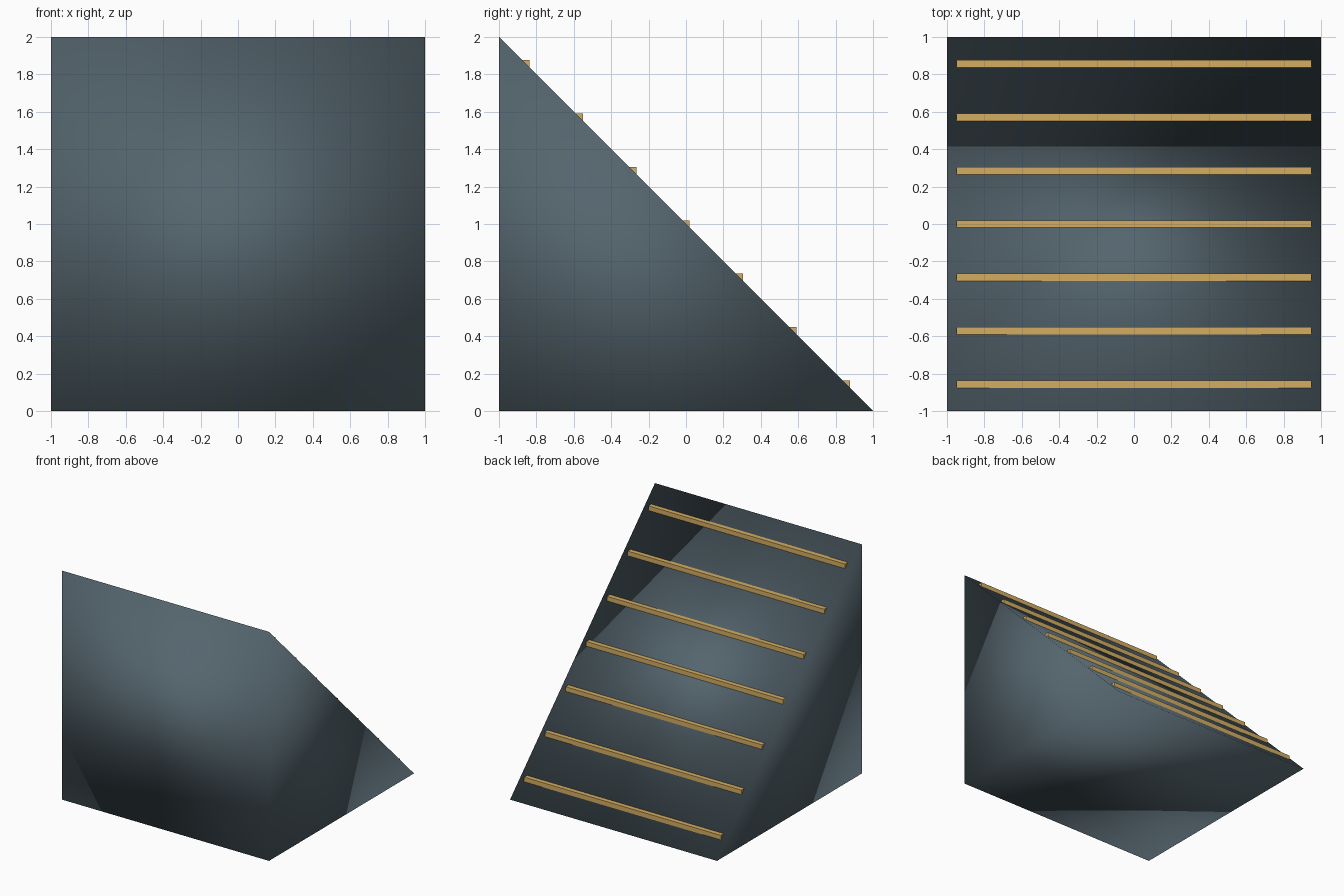
import bpy, bmesh
from mathutils import Matrix

if "Cube" in bpy.data.objects:
    bpy.data.objects.remove(bpy.data.objects["Cube"])


def material(name, rgb):
    mat = bpy.data.materials.new(name)
    mat.diffuse_color = (*rgb, 1)
    mat.use_nodes = True
    mat.node_tree.nodes["Principled BSDF"].inputs["Base Color"].default_value = mat.diffuse_color
    return mat


def add_object(name, bm, mat, smooth=False):
    bmesh.ops.recalc_face_normals(bm, faces=bm.faces)
    for face in bm.faces:
        face.smooth = smooth
    mesh = bpy.data.meshes.new(name)
    bm.to_mesh(mesh)
    bm.free()
    mesh.materials.append(mat)
    obj = bpy.data.objects.new(name, mesh)
    bpy.context.collection.objects.link(obj)
    return obj


slate = material("slate", (0.09, 0.13, 0.155))
wood = material("wood", (0.66, 0.42, 0.12))

# Wedge: triangular side profile extruded across x, smooth over all corners
bm = bmesh.new()
profile = [bm.verts.new((-1, y, z)) for y, z in ((-1, 0), (1, 0), (-1, 2))]
side = bm.faces.new(profile)
ext = bmesh.ops.extrude_face_region(bm, geom=[side], use_keep_orig=True)
far_side = [g for g in ext["geom"] if isinstance(g, bmesh.types.BMVert)]
bmesh.ops.translate(bm, verts=far_side, vec=(2, 0, 0))
add_object("ramp_wedge", bm, slate, smooth=True)

# Grip strips: square bars half sunk into the slope at even spacing
COUNT, LENGTH, THICK = 7, 1.9, 0.04
for i in range(COUNT):
    y = -1 + 2 * (i + 0.5) / COUNT
    bm = bmesh.new()
    bmesh.ops.create_cube(bm, size=1, matrix=Matrix.Translation((0, y, 1 - y))
                          @ Matrix.Diagonal((LENGTH, THICK, THICK, 1)))
    add_object(f"grip_strip_{i + 1}", bm, wood)
